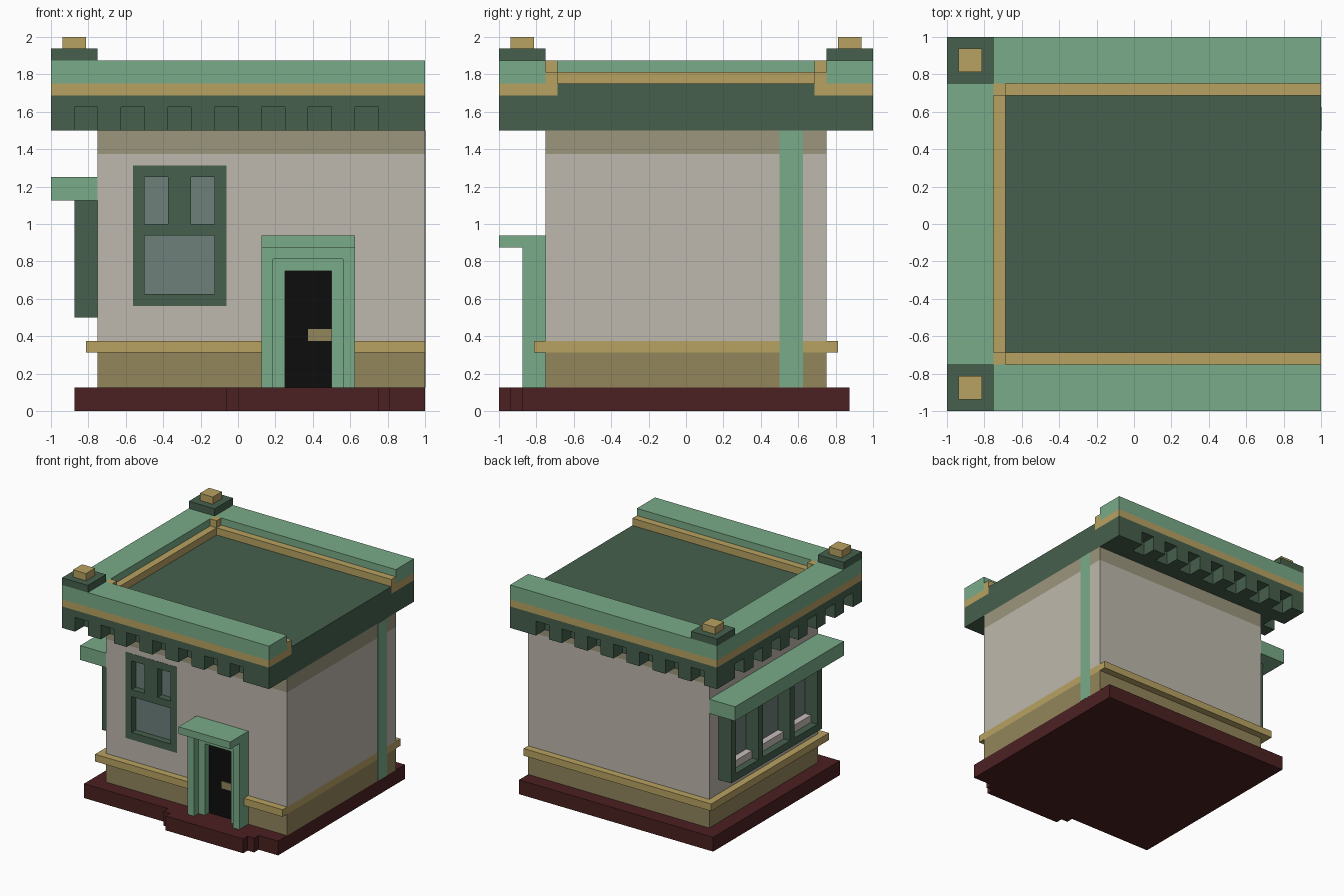
import bpy
import bmesh

if "Cube" in bpy.data.objects:
    bpy.data.objects.remove(bpy.data.objects["Cube"], do_unlink=True)


def material(name, rgb):
    """Flat colour from 0-255 sRGB values, stored as linear."""
    lin = [((c / 255 + 0.055) / 1.055) ** 2.4 if c > 10 else c / 255 / 12.92 for c in rgb]
    m = bpy.data.materials.new(name)
    m.use_nodes = True
    m.diffuse_color = (*lin, 1)
    bsdf = m.node_tree.nodes["Principled BSDF"]
    bsdf.inputs["Base Color"].default_value = (*lin, 1)
    bsdf.inputs["Roughness"].default_value = 0.9
    return m


LIGHT_GREEN = material("light green", (121, 171, 136))
DARK_GREEN = material("dark green", (70, 96, 77))
GOLD = material("gold", (184, 162, 98))
TAN = material("tan", (147, 134, 92))
BEIGE = material("wall beige", (190, 185, 173))
BAND = material("band beige", (155, 150, 125))
MAROON = material("maroon", (75, 32, 33))
BLACK = material("black", (13, 13, 13))
GLASS = material("glass", (109, 128, 122))
PALE = material("pale sill", (200, 190, 187))


def finish(name, bm, mat):
    bmesh.ops.recalc_face_normals(bm, faces=bm.faces)
    me = bpy.data.meshes.new(name)
    bm.to_mesh(me)
    bm.free()
    me.materials.append(mat)
    ob = bpy.data.objects.new(name, me)
    bpy.context.collection.objects.link(ob)
    return ob


def boxes(name, mat, *bounds):
    """One object made of boxes, each (x0, x1, y0, y1, z0, z1)."""
    bm = bmesh.new()
    for x0, x1, y0, y1, z0, z1 in bounds:
        verts = bmesh.ops.create_cube(bm, size=1)["verts"]
        for v in verts:
            v.co = (x1 if v.co.x > 0 else x0, y1 if v.co.y > 0 else y0, z1 if v.co.z > 0 else z0)
    return finish(name, bm, mat)


def panel(name, mat, axis, d0, d1, outer, holes):
    """Rectangle (u0, u1, v0, v1) with rectangular holes, extruded d0..d1 along axis."""
    place = {"x": lambda u, v, d: (d, u, v),
             "y": lambda u, v, d: (u, d, v),
             "z": lambda u, v, d: (u, v, d)}[axis]
    us = sorted({c for r in [outer, *holes] for c in r[:2]})
    vs = sorted({c for r in [outer, *holes] for c in r[2:]})
    bm = bmesh.new()
    for ua, ub in zip(us, us[1:]):
        for va, vb in zip(vs, vs[1:]):
            u, v = (ua + ub) / 2, (va + vb) / 2
            if any(h[0] < u < h[1] and h[2] < v < h[3] for h in holes):
                continue
            bm.faces.new([bm.verts.new(place(a, b, d0))
                          for a, b in ((ua, va), (ub, va), (ub, vb), (ua, vb))])
    bmesh.ops.remove_doubles(bm, verts=bm.verts, dist=1e-5)
    ext = bmesh.ops.extrude_face_region(bm, geom=list(bm.faces), use_keep_orig=True)
    for g in ext["geom"]:
        if isinstance(g, bmesh.types.BMVert):
            g.co["xyz".index(axis)] = d1
    return finish(name, bm, mat)


def u_ring(name, mat, out, inn, z0, z1):
    """Three-sided ring, open on the flat +x side."""
    return panel(name, mat, "z", z0, z1, (-out, 1, -out, out), [(-inn, 1, -inn, inn)])


# Base with stepped front
panel("base", MAROON, "z", 0, 0.125, (-0.875, 1, -1, 0.875),
      [(-0.875, -0.0625, -1, -0.875), (0.8125, 1, -1, -0.875),
       (-0.0625, 0, -1, -0.9375), (0.75, 0.8125, -1, -0.9375)])

# Walls
WINDOW = (-0.5625, -0.0625, 0.5625, 1.3125)
boxes("lower_wall", TAN, (-0.75, 1, -0.75, 0.75, 0.125, 0.3125))
boxes("wall_core", BEIGE, (-0.75, 1, -0.6875, 0.75, 0.375, 1.375))
panel("front_wall", BEIGE, "y", -0.75, -0.6875, (-0.75, 1, 0.375, 1.375), [WINDOW])
boxes("upper_wall_band", BAND, (-0.75, 1, -0.75, 0.75, 1.375, 1.5))
boxes("lower_trim", GOLD, (-0.8125, 1, -0.75, 0.8125, 0.3125, 0.375),
      (-0.8125, 0.125, -0.8125, -0.75, 0.3125, 0.375),
      (0.625, 1, -0.8125, -0.75, 0.3125, 0.375))
boxes("drain_pipe", LIGHT_GREEN, (1, 1.002, 0.5, 0.625, 0.125, 1.5))

# Front window
panel("front_window_frame", DARK_GREEN, "y", -0.752, -0.6875, WINDOW,
      [(-0.5, -0.375, 1, 1.25), (-0.25, -0.125, 1, 1.25), (-0.5, -0.125, 0.625, 0.9375)])
boxes("front_window_glass", GLASS, (-0.53, -0.1, -0.693, -0.6875, 0.6, 1.28))

# Door
panel("door_outer_frame", LIGHT_GREEN, "y", -0.875, -0.75, (0.125, 0.625, 0.125, 0.875),
      [(0.1875, 0.5625, 0.125, 0.8125)])
panel("door_inner_frame", LIGHT_GREEN, "y", -0.8125, -0.75, (0.1875, 0.5625, 0.125, 0.8125),
      [(0.25, 0.5, 0.125, 0.75)])
boxes("door_canopy", LIGHT_GREEN, (0.125, 0.625, -1, -0.75, 0.875, 0.9375))
boxes("door", BLACK, (0.25, 0.5, -0.754, -0.75, 0.125, 0.75))
boxes("door_handle", TAN, (0.375, 0.5, -0.76, -0.754, 0.375, 0.4375))

# Bay of three windows on the left side
PANES = [(-0.5625, -0.25), (-0.1875, 0.1875), (0.25, 0.5625)]
panel("bay_frame", DARK_GREEN, "x", -0.875, -0.75, (-0.625, 0.625, 0.5, 1.125),
      [(a, b, 0.5625, 1.0625) for a, b in PANES])
boxes("bay_glass", GLASS, (-0.756, -0.75, -0.6, 0.6, 0.53, 1.1))
boxes("bay_sills", PALE, *[(-0.8125, -0.75, a, b, 0.5625, 0.625) for a, b in PANES])
boxes("bay_awning", LIGHT_GREEN, (-1, -0.75, -0.75, 0.75, 1.125, 1.25))

# Cornice with dentils
boxes("cornice", DARK_GREEN, (-1, 1, -1, 1, 1.625, 1.6875),
      (-0.875, 1, -0.875, 0.875, 1.5, 1.625))
dentils = []
for k in range(8):
    p = -1 + 0.25 * k
    w = 0.25 if k == 7 else 0.125
    for y in (-1, 0.875):
        dentils.append((p, p + w, y, y + 0.125, 1.5, 1.625))
    if k > 0:
        dentils.append((-1, -0.875, p, p + w, 1.5, 1.625))
boxes("dentils", DARK_GREEN, *dentils)

# Roof deck, parapet and trims
boxes("roof_deck", DARK_GREEN, (-0.6875, 1, -0.6875, 0.6875, 1.6875, 1.75))
u_ring("roof_trim", GOLD, 1, 0.6875, 1.6875, 1.75)
u_ring("parapet", LIGHT_GREEN, 1, 0.75, 1.75, 1.875)
u_ring("parapet_inner_trim", GOLD, 0.75, 0.6875, 1.75, 1.8125)
for side, s in (("front", -1), ("back", 1)):
    def span(a, b):
        return sorted((s * a, s * b))
    boxes(side + "_inner_corner", GOLD, (-0.75, -0.6875, *span(0.6875, 0.75), 1.8125, 1.875))
    boxes(side + "_corner_cap", DARK_GREEN, (-1, -0.75, *span(0.75, 1), 1.875, 1.9375))
    boxes(side + "_corner_finial", GOLD, (-0.9375, -0.8125, *span(0.8125, 0.9375), 1.9375, 2))
